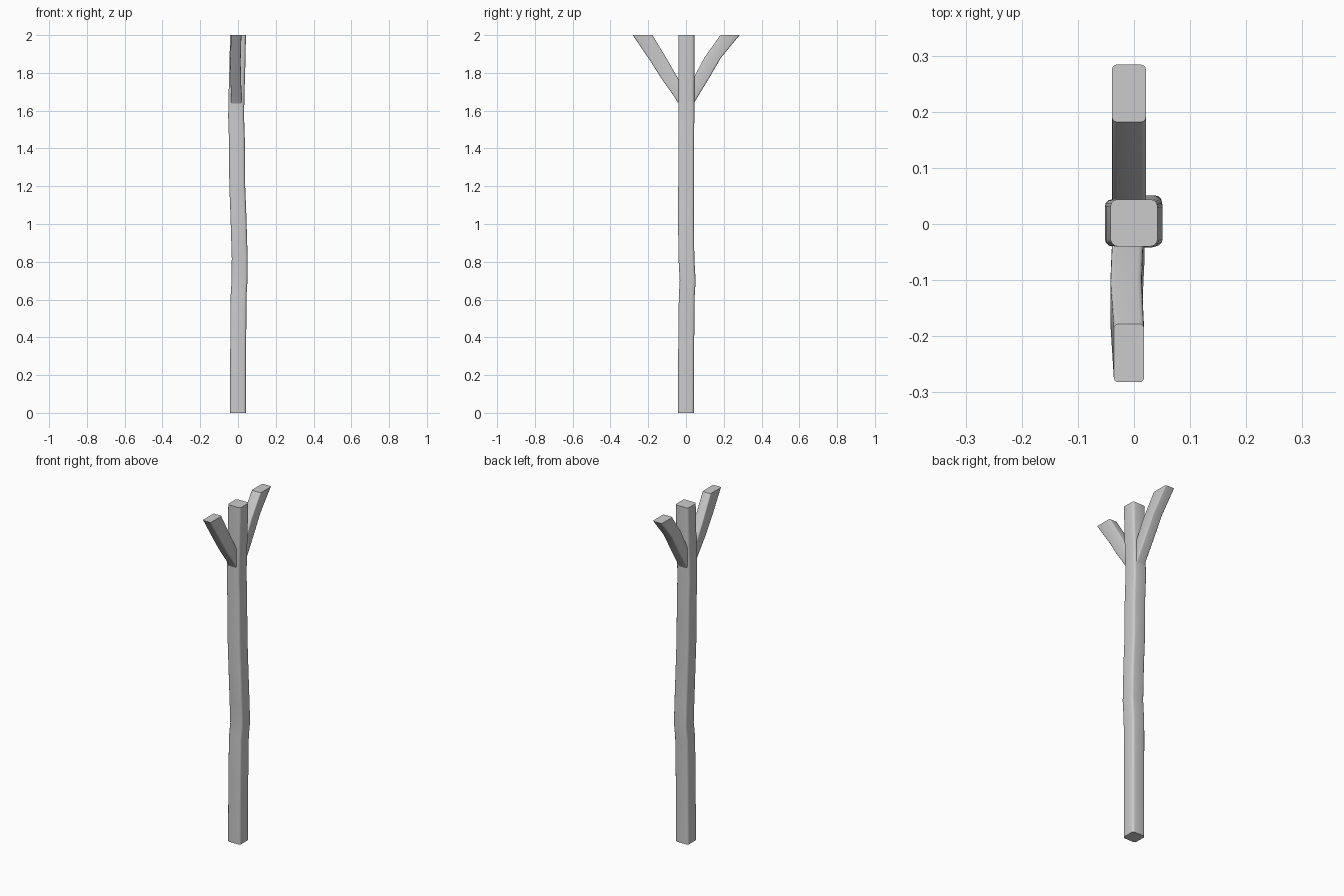
import bpy, bmesh, math

cube = bpy.data.objects.get("Cube")
if cube:
    bpy.data.objects.remove(cube, do_unlink=True)

grey = bpy.data.materials.new("light grey")
grey.use_nodes = True
colour = (0.6, 0.6, 0.6, 1)
grey.diffuse_color = colour
grey.node_tree.nodes["Principled BSDF"].inputs["Base Color"].default_value = colour


def rounded_ring(bm, x, y, z, half_x, half_y, radius, steps=3):
    """One horizontal rounded-rectangle section."""
    ring = []
    for corner, (sx, sy) in enumerate([(1, 1), (-1, 1), (-1, -1), (1, -1)]):
        for i in range(steps + 1):
            a = math.pi / 2 * (corner + i / steps)
            ring.append(bm.verts.new((
                x + sx * (half_x - radius) + radius * math.cos(a),
                y + sy * (half_y - radius) + radius * math.sin(a), z)))
    return ring


def loft(name, sections, radius):
    """Join sections (x, y, z, half_x, half_y) into a capped limb."""
    bm = bmesh.new()
    rings = [rounded_ring(bm, *s, radius) for s in sections]
    n = len(rings[0])
    for low, high in zip(rings, rings[1:]):
        for i in range(n):
            j = (i + 1) % n
            bm.faces.new((low[i], low[j], high[j], high[i]))
    bm.faces.new(rings[0][::-1])
    bm.faces.new(rings[-1])
    mesh = bpy.data.meshes.new(name)
    bm.to_mesh(mesh)
    bm.free()
    mesh.materials.append(grey)
    obj = bpy.data.objects.new(name, mesh)
    bpy.context.collection.objects.link(obj)
    bpy.ops.object.select_all(action="DESELECT")
    obj.select_set(True)
    bpy.context.view_layer.objects.active = obj
    bpy.ops.object.shade_smooth_by_angle(angle=math.radians(35))
    return obj


# Slightly crooked trunk
T = 0.042
trunk_path = [(0, 0, 0), (0.001, 0.001, 0.35), (0.003, 0.004, 0.62),
              (0.008, 0.009, 0.7), (0.009, 0.002, 0.82), (0.002, 0, 1.05),
              (-0.004, 0.001, 1.2), (-0.006, 0.001, 1.45),
              (-0.01, 0.002, 1.57), (-0.008, 0.002, 1.68),
              (-0.003, 0.002, 1.85), (0, 0.002, 2)]
loft("trunk", [(x, y, z, T, T) for x, y, z in trunk_path], 0.013)

# Forked branches, cut level at the top
loft("front_branch", [(-0.009, -0.02, 1.625, 0.027, 0.012),
                      (-0.009, -0.03, 1.68, 0.028, 0.036),
                      (-0.012, -0.086, 1.77, 0.028, 0.044),
                      (-0.014, -0.14, 1.86, 0.028, 0.047),
                      (-0.009, -0.23, 2, 0.027, 0.052)], 0.008)
loft("back_branch", [(-0.009, 0.022, 1.625, 0.03, 0.012),
                     (-0.009, 0.03, 1.68, 0.03, 0.036),
                     (-0.009, 0.08, 1.77, 0.03, 0.041),
                     (-0.009, 0.141, 1.88, 0.03, 0.044),
                     (-0.009, 0.233, 2, 0.03, 0.051)], 0.008)
